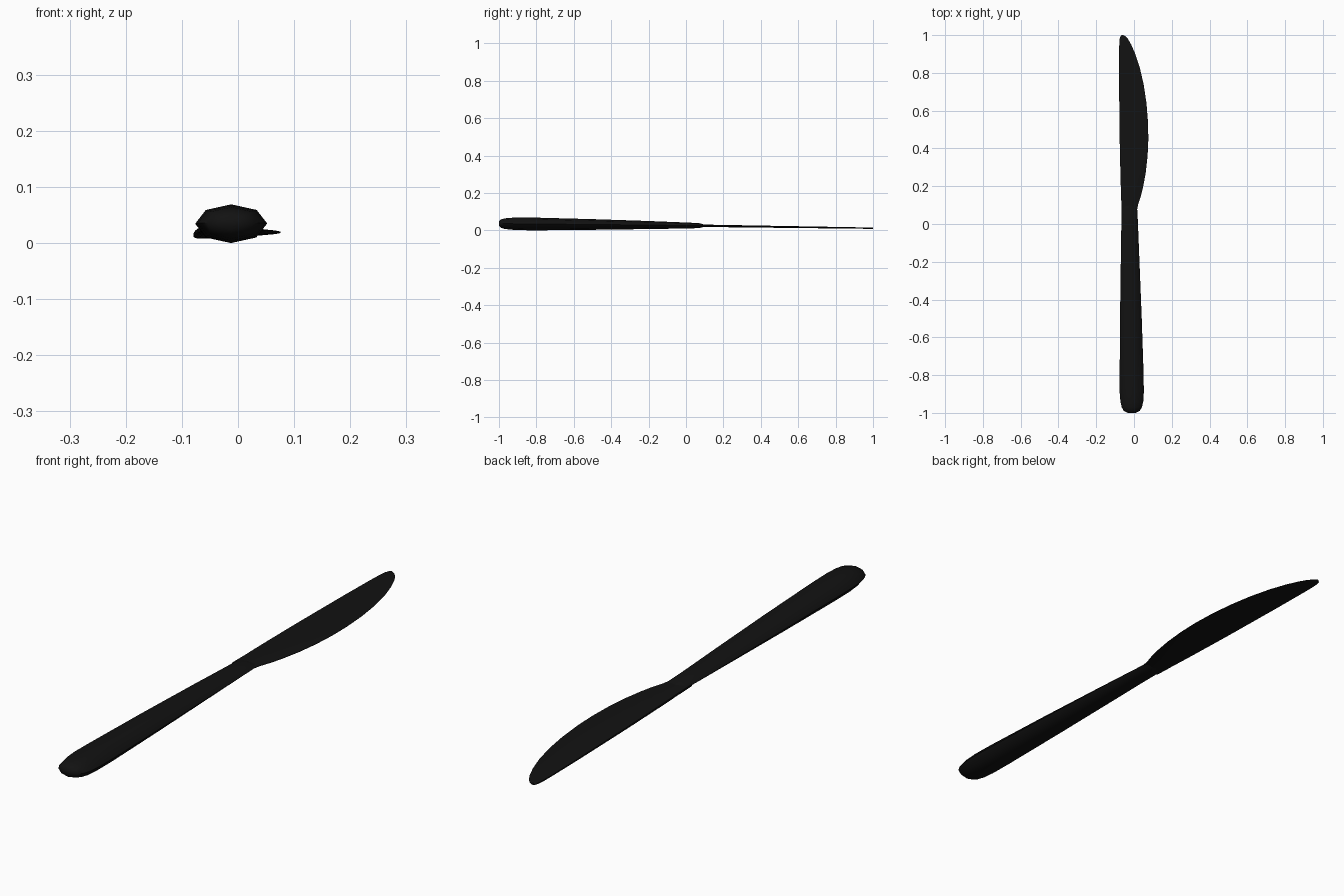
import bpy, bmesh, math

black = bpy.data.materials.new("black")
black.diffuse_color = (0.006, 0.006, 0.006, 1)


def loft(name, rings, angle):
    """Skin a list of equal-length rings and cap both ends."""
    bm = bmesh.new()
    loops = [[bm.verts.new(p) for p in ring] for ring in rings]
    n = len(loops[0])
    for a, b in zip(loops, loops[1:]):
        for i in range(n):
            j = (i + 1) % n
            bm.faces.new((a[i], a[j], b[j], b[i]))
    bm.faces.new(loops[0])
    bm.faces.new(loops[-1])
    bmesh.ops.recalc_face_normals(bm, faces=bm.faces)
    me = bpy.data.meshes.new(name)
    bm.to_mesh(me)
    bm.free()
    ob = bpy.data.objects.new(name, me)
    bpy.context.collection.objects.link(ob)
    me.materials.append(black)
    bpy.ops.object.select_all(action='DESELECT')
    ob.select_set(True)
    bpy.context.view_layer.objects.active = ob
    bpy.ops.object.shade_smooth_by_angle(angle=math.radians(angle))
    return ob


# Handle: eight-sided oval sections (y, left, right, bottom, top)
handle_sections = [
    (-1.0, -0.034, 0.010, 0.026, 0.048),
    (-0.99, -0.054, 0.030, 0.014, 0.058),
    (-0.97, -0.065, 0.042, 0.008, 0.064),
    (-0.94, -0.072, 0.049, 0.004, 0.067),
    (-0.89, -0.076, 0.052, 0.001, 0.069),
    (-0.80, -0.076, 0.051, 0.0, 0.068),
    (-0.50, -0.074, 0.041, 0.003, 0.060),
    (-0.20, -0.070, 0.029, 0.007, 0.050),
    (0.0, -0.067, 0.021, 0.010, 0.042),
    (0.07, -0.066, 0.018, 0.012, 0.039),
    (0.10, -0.064, 0.012, 0.020, 0.030),
]
rings = []
for y, l, r, b, t in handle_sections:
    ring = []
    for k in range(8):
        a = k * math.pi / 4
        ring.append(((l + r) / 2 + (r - l) / 2 * math.cos(a), y,
                     (b + t) / 2 + (t - b) / 2 * math.sin(a)))
    rings.append(ring)
loft("handle", rings, 60)

# Blade: thin sections from straight spine to curved edge (y, spine, edge)
blade_sections = [
    (0.06, -0.066, 0.014), (0.10, -0.067, 0.021), (0.15, -0.068, 0.037),
    (0.20, -0.070, 0.049), (0.27, -0.072, 0.062), (0.36, -0.074, 0.072),
    (0.45, -0.076, 0.076), (0.54, -0.077, 0.074), (0.64, -0.078, 0.066),
    (0.74, -0.079, 0.051), (0.83, -0.079, 0.030), (0.90, -0.079, 0.007),
    (0.95, -0.078, -0.015), (0.98, -0.076, -0.032), (0.995, -0.071, -0.047),
    (1.0, -0.066, -0.056),
]
rings = []
for y, s, e in blade_sections:
    z = 0.025 - 0.0135 * (y - 0.06) / 0.94
    h = 0.0065 - 0.003 * (y - 0.06) / 0.94
    w = e - s
    profile = [(0, -0.6), (0.08, -1), (0.7, -0.9), (1, -0.15),
               (1, 0.15), (0.7, 0.9), (0.08, 1), (0, 0.6)]
    rings.append([(s + u * w, y, z + v * h) for u, v in profile])
loft("blade", rings, 40)
